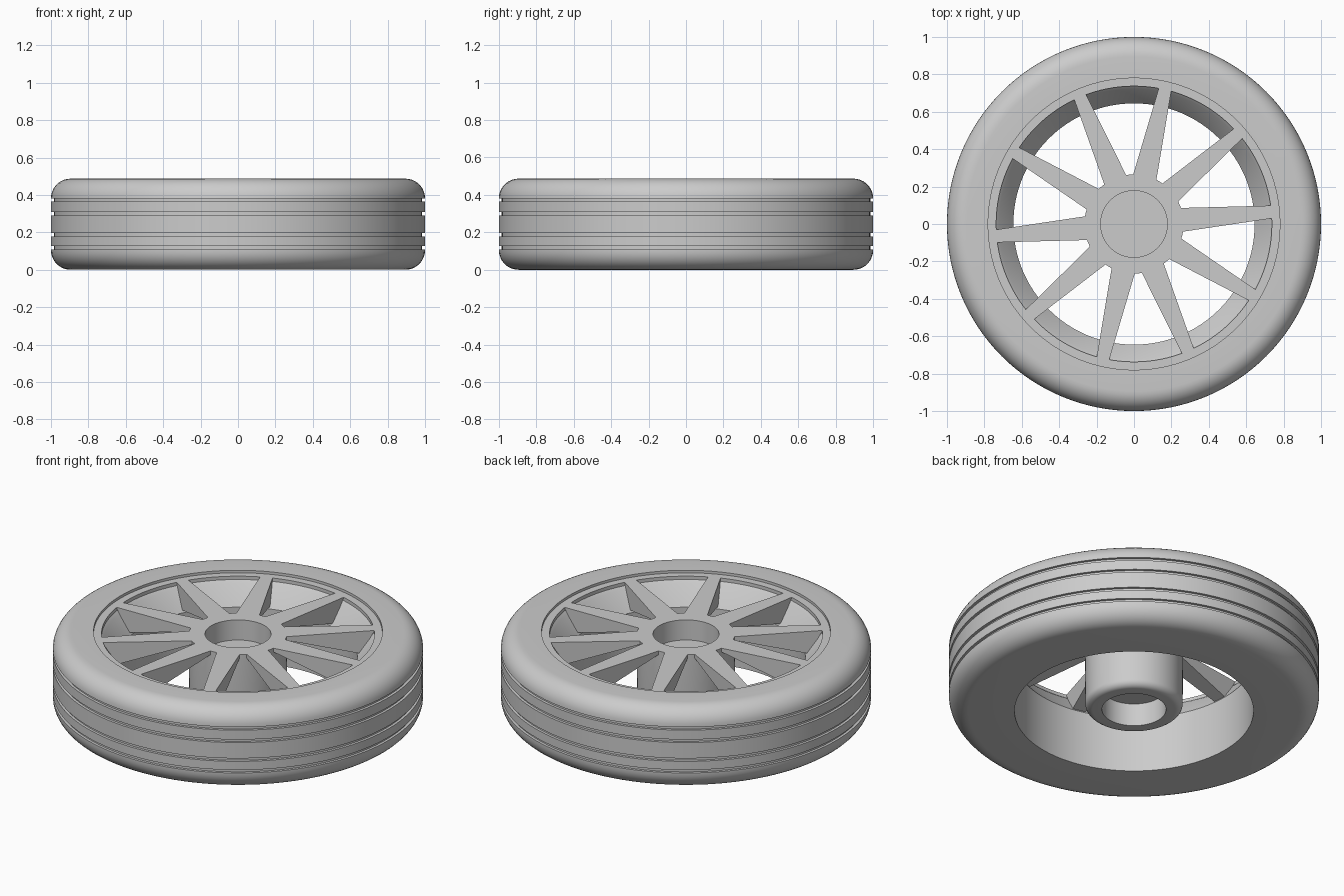
import bpy
import bmesh
from math import sin, cos, pi, radians

cube = bpy.data.objects.get("Cube")
if cube:
    bpy.data.objects.remove(cube, do_unlink=True)

SEGMENTS = 128
HEIGHT = 0.487       # overall tyre width
FACE_Z = 0.472       # outer plane of the rim, spokes and hub
SPOKES = 10

grey = bpy.data.materials.new("light grey")
grey.use_nodes = True
grey.diffuse_color = (0.6, 0.6, 0.6, 1)
grey.node_tree.nodes["Principled BSDF"].inputs["Base Color"].default_value = (0.6, 0.6, 0.6, 1)


def finish(name, bm):
    """Turn a bmesh into a smooth-shaded object with sharp edges kept."""
    mesh = bpy.data.meshes.new(name)
    bm.to_mesh(mesh)
    bm.free()
    mesh.materials.append(grey)
    obj = bpy.data.objects.new(name, mesh)
    bpy.context.collection.objects.link(obj)
    bpy.ops.object.select_all(action='DESELECT')
    obj.select_set(True)
    bpy.context.view_layer.objects.active = obj
    bpy.ops.object.shade_smooth_by_angle(angle=radians(30))
    return obj


def lathe(name, profile):
    """Revolve (radius, z) points about z; the solid lies left of the path."""
    bm = bmesh.new()
    rings = []
    for r, z in profile:
        rings.append([bm.verts.new((r * cos(2 * pi * j / SEGMENTS),
                                    r * sin(2 * pi * j / SEGMENTS), z))
                      for j in range(SEGMENTS)])
    for low, high in zip(rings, rings[1:]):
        for j in range(SEGMENTS):
            k = (j + 1) % SEGMENTS
            bm.faces.new((low[j], low[k], high[k], high[j]))
    bmesh.ops.remove_doubles(bm, verts=bm.verts, dist=1e-5)
    return finish(name, bm)


def arc(r, z, radius, start, end, steps=9):
    """Rounded corner of a profile."""
    angles = [radians(start + (end - start) * i / steps) for i in range(steps + 1)]
    return [(r + radius * cos(a), z + radius * sin(a)) for a in angles]


# Tyre: rounded shoulders and four shallow tread grooves
shoulder = 0.105
tread = []
for z in (0.118, 0.187, 0.299, 0.373):
    tread += [(1, z - 0.009), (0.985, z - 0.009), (0.985, z + 0.009), (1, z + 0.009)]
lathe("tyre",
      [(0.645, 0.33), (0.645, 0)]
      + arc(1 - shoulder, shoulder, shoulder, -90, 0)
      + tread
      + arc(1 - shoulder, HEIGHT - shoulder, shoulder, 0, 90)
      + [(0.78, HEIGHT), (0.78, FACE_Z)])

# Rim: flat lip, then a bevel down to the barrel
lathe("rim", [(0.78, FACE_Z), (0.737, FACE_Z), (0.737, 0.452),
              (0.722, 0.438), (0.645, 0.33)])

# Hub: solid cylinder with a round pocket in each end
lathe("hub",
      [(0, 0.145), (0.173, 0.145), (0.173, 0.01)]
      + arc(0.223, 0.05, 0.04, -90, 0)
      + [(0.265, FACE_Z), (0.178, FACE_Z), (0.178, 0.352), (0, 0.352)])

# Spokes: tapered wedges, narrow and deep at the rim, wide and thin at the hub
for i in range(SPOKES):
    turn = radians(5) + 2 * pi * i / SPOKES
    bm = bmesh.new()
    sides = []
    for side in (-1, 1):
        corners = [(0.25, 0.064, FACE_Z), (0.25, 0.064, 0.452),
                   (0.66, 0.038, 0.34), (0.74, 0.034, FACE_Z)]
        sides.append([bm.verts.new((r * cos(turn) - side * w * sin(turn),
                                    r * sin(turn) + side * w * cos(turn), z))
                      for r, w, z in corners])
    a, b = sides
    bm.faces.new(a)
    bm.faces.new(b[::-1])
    for j in range(4):
        k = (j + 1) % 4
        bm.faces.new((a[k], a[j], b[j], b[k]))
    bmesh.ops.recalc_face_normals(bm, faces=bm.faces)
    finish(f"spoke_{i + 1}", bm)
